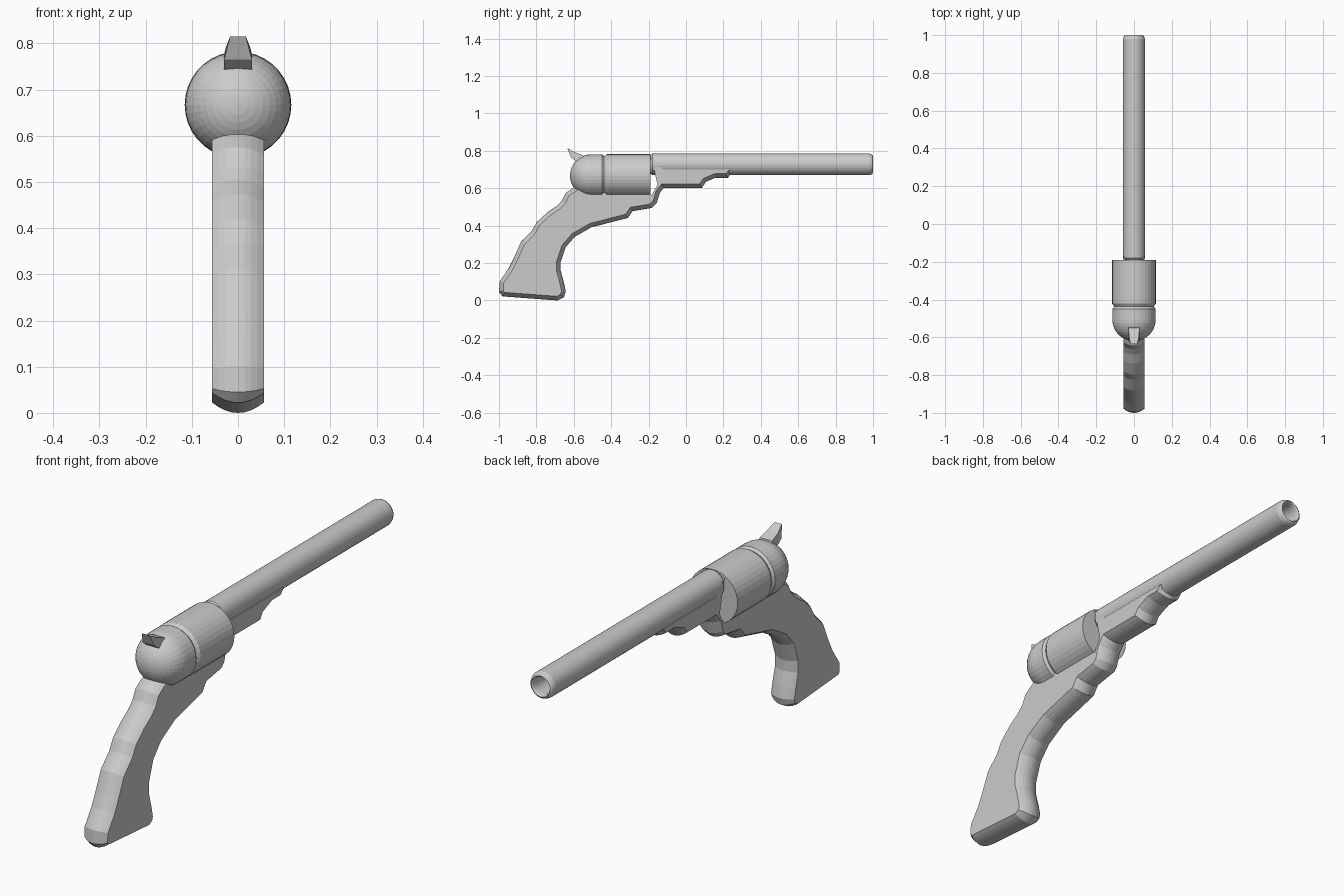
import bpy, bmesh, math
from mathutils import Vector

if "Cube" in bpy.data.objects:
    bpy.data.objects.remove(bpy.data.objects["Cube"])


def finish(name, bm):
    bmesh.ops.recalc_face_normals(bm, faces=bm.faces)
    mesh = bpy.data.meshes.new(name)
    bm.to_mesh(mesh)
    bm.free()
    obj = bpy.data.objects.new(name, mesh)
    bpy.context.collection.objects.link(obj)
    return obj


def loft(name, rings, caps=True):
    """Bridge equal-length rings of 3D points, closing the two ends."""
    bm = bmesh.new()
    vs = [[bm.verts.new(p) for p in ring] for ring in rings]
    n = len(vs[0])
    for a, b in zip(vs, vs[1:]):
        for i in range(n):
            j = (i + 1) % n
            bm.faces.new((a[i], a[j], b[j], b[i]))
    if caps:
        bm.faces.new(vs[0])
        bm.faces.new(vs[-1])
    return finish(name, bm)


def lathe(name, profile, z, sides=36):
    """Revolve (y, radius) pairs about a line parallel to y."""
    rings = [[(r * math.cos(2 * math.pi * i / sides), y,
               z + r * math.sin(2 * math.pi * i / sides))
              for i in range(sides)] for y, r in profile]
    return loft(name, rings)


# Barrel with rounded muzzle and bore
lathe("barrel", [(-0.19, 0.05), (-0.18, 0.058), (0.98, 0.058), (0.994, 0.053),
                 (1.0, 0.045), (0.995, 0.041), (0.98, 0.039), (0.7, 0.039)], 0.728)

# Chamber cylinder with a chamfered rear edge
lathe("chamber_cylinder", [(-0.44, 0.103), (-0.422, 0.1155), (-0.19, 0.1155)], 0.667)

# Domed recoil shield
dome = [(-0.507 - 0.113 * math.cos(a), 0.1145 * math.sin(a))
        for a in [math.radians(2 + 88 * i / 10) for i in range(11)]]
lathe("recoil_shield", dome + [(-0.45, 0.1145), (-0.438, 0.106)], 0.667)

# Grip, frame and barrel lug: one side outline with bulged outer edges
outer = [(-0.595, 0.607), (-0.643, 0.575), (-0.664, 0.532), (-0.691, 0.505),
         (-0.739, 0.473), (-0.798, 0.419), (-0.825, 0.371), (-0.883, 0.312),
         (-0.921, 0.226), (-0.948, 0.172), (-0.996, 0.102), (-1.0, 0.045),
         (-0.98, 0.022), (-0.686, 0.0), (-0.652, 0.018), (-0.643, 0.05),
         (-0.653, 0.097), (-0.67, 0.16), (-0.67, 0.205), (-0.643, 0.285),
         (-0.595, 0.34), (-0.504, 0.392), (-0.311, 0.441), (-0.285, 0.478),
         (-0.183, 0.495), (-0.156, 0.521), (-0.14, 0.575), (-0.119, 0.602),
         (0.085, 0.602), (0.106, 0.634), (0.143, 0.65), (0.16, 0.656),
         (0.224, 0.656), (0.235, 0.672)]
inner = [(0.235, 0.70), (-0.12, 0.70), (-0.185, 0.762), (-0.152, 0.618),
         (-0.185, 0.562), (-0.25, 0.60), (-0.5, 0.62)]
outline = [Vector(p) for p in outer + inner]


def inward(i):
    if i >= len(outer):
        return Vector((0, 0))
    a = (outline[i] - outline[i - 1]).normalized()
    b = (outline[(i + 1) % len(outline)] - outline[i]).normalized()
    n1, n2 = Vector((-a.y, a.x)), Vector((-b.y, b.x))
    m = (n1 + n2).normalized()
    return m / max(m.dot(n1), 0.7)


offsets = [inward(i) for i in range(len(outline))]
rings = []
for k in range(-4, 5):
    t = k / 4
    pts = [p + o * 0.022 * t * t for p, o in zip(outline, offsets)]
    rings.append([(0.056 * t, p.x, p.y) for p in pts])
loft("grip_frame", rings)

# Hammer spur, narrowing to its tip: (y, z, half width)
spur = [(-0.635, 0.815, 0.017), (-0.615, 0.765, 0.03), (-0.575, 0.735, 0.03),
        (-0.53, 0.735, 0.03), (-0.55, 0.777, 0.03), (-0.595, 0.793, 0.026)]
loft("hammer", [[(s * w, y, z) for y, z, w in spur] for s in (-1, 1)])
